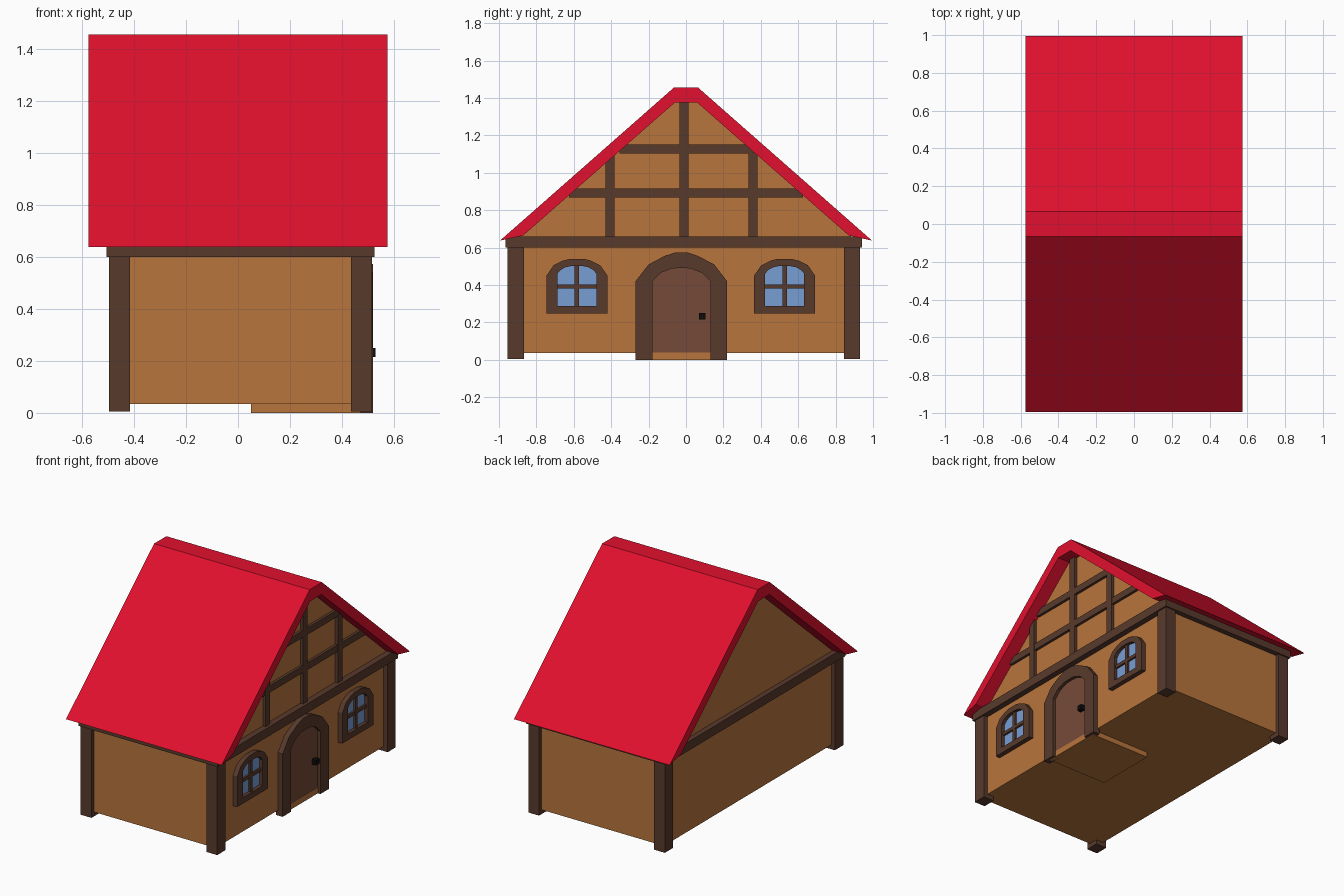
import bpy, bmesh

if "Cube" in bpy.data.objects:
    bpy.data.objects.remove(bpy.data.objects["Cube"])


def material(name, rgb):
    # 8-bit sRGB colour to linear diffuse colour
    m = bpy.data.materials.new(name)
    lin = [c / 255 / 12.92 if c < 11 else ((c / 255 + 0.055) / 1.055) ** 2.4 for c in rgb]
    m.diffuse_color = (*lin, 1)
    m.use_nodes = True
    m.node_tree.nodes["Principled BSDF"].inputs["Base Color"].default_value = m.diffuse_color
    return m


WALL = material("plaster", (184, 117, 60))
WOOD = material("dark_timber", (88, 58, 44))
ROOF = material("red_roof", (225, 16, 46))
DOOR = material("door_wood", (118, 74, 56))
GLASS = material("glass", (120, 158, 212))
IRON = material("iron", (12, 12, 12))


def finish(bm, name, mat):
    bmesh.ops.recalc_face_normals(bm, faces=bm.faces[:])
    me = bpy.data.meshes.new(name)
    bm.to_mesh(me)
    bm.free()
    me.materials.append(mat)
    ob = bpy.data.objects.new(name, me)
    bpy.context.collection.objects.link(ob)
    return ob


def box(name, x, y, z, mat):
    return prism(name, [(y[0], z[0]), (y[1], z[0]), (y[1], z[1]), (y[0], z[1])], x[0], x[1], mat)


def prism(name, profile, x0, x1, mat):
    # extrude a (y, z) outline along x
    bm = bmesh.new()
    face = bm.faces.new([bm.verts.new((x0, y, z)) for y, z in profile])
    ext = bmesh.ops.extrude_face_region(bm, geom=[face])
    bmesh.ops.translate(bm, vec=(x1 - x0, 0, 0),
                        verts=[v for v in ext["geom"] if isinstance(v, bmesh.types.BMVert)])
    return finish(bm, name, mat)


def frame(name, outer, inner, x0, x1, mat, closed):
    # band between two matching outlines, given depth along x
    bm = bmesh.new()
    rows = [[bm.verts.new((x, y, z)) for y, z in line]
            for line, x in ((outer, x0), (outer, x1), (inner, x1), (inner, x0))]
    n = len(outer)
    for i in range(n if closed else n - 1):
        j = (i + 1) % n
        for k in range(4):
            a, b = rows[k], rows[(k + 1) % 4]
            bm.faces.new((a[i], a[j], b[j], b[i]))
    if not closed:
        bm.faces.new([r[0] for r in rows])
        bm.faces.new([r[-1] for r in rows])
    return finish(bm, name, mat)


def arch(cy, half):
    # mirror a half outline (offset, z), listed from bottom to crown
    return [(cy - d, z) for d, z in half] + [(cy + d, z) for d, z in reversed(half)]


# Plastered walls with gables in one house-shaped block
prism("walls", [(-0.93, 0.035), (0.905, 0.035), (0.905, 0.64), (0.06, 1.38),
                (-0.06, 1.38), (-0.93, 0.64)], -0.47, 0.485, WALL)
box("door_step", (0.05, 0.5), (-0.235, 0.19), (0, 0.04), WALL)

# Corner posts and the beam ring they carry
for x in ((-0.495, -0.415), (0.435, 0.515)):
    for y in ((-0.955, -0.865), (0.845, 0.93)):
        box("corner_post", x, y, (0.005, 0.605), WOOD)
for x in ((-0.505, -0.42), (0.44, 0.525)):
    box("gable_beam", x, (-0.965, 0.94), (0.6, 0.66), WOOD)
for y in ((-0.965, -0.88), (0.855, 0.94)):
    box("eave_beam", (-0.42, 0.44), y, (0.6, 0.66), WOOD)

# Roof shell with a flat ridge
prism("roof", [(-0.995, 0.637), (-0.065, 1.455), (0.065, 1.455), (0.995, 0.637),
               (0.87, 0.665), (0.06, 1.375), (-0.06, 1.375), (-0.87, 0.665)],
      -0.575, 0.575, ROOF)

# Half-timbering on the front gable
for y, top in ((-0.407, 1.11), (-0.01, 1.38), (0.357, 1.11)):
    box("gable_stud", (0.47, 0.505), (y - 0.024, y + 0.024), (0.65, top), WOOD)
for z, half in ((0.892, 0.625), (1.127, 0.355)):
    box("gable_rail", (0.47, 0.503), (-half, half), (z - 0.023, z + 0.023), WOOD)

# Arched door, surround and knob
door_out = arch(-0.025, [(0.245, 0), (0.245, 0.42), (0.175, 0.51), (0.09, 0.555), (0.035, 0.573)])
door_in = arch(-0.025, [(0.155, 0), (0.155, 0.42), (0.11, 0.465), (0.05, 0.488), (0.025, 0.49)])
frame("door_surround", door_out, door_in, 0.47, 0.519, WOOD, False)
prism("door", door_in, 0.47, 0.498, DOOR)
box("door_knob", (0.49, 0.528), (0.07, 0.105), (0.215, 0.25), IRON)

# Arched windows with glazing bars
for cy in (-0.583, 0.527):
    win_out = arch(cy, [(0.163, 0.247), (0.163, 0.45), (0.125, 0.505), (0.075, 0.53), (0.035, 0.54)])
    win_in = arch(cy, [(0.105, 0.287), (0.105, 0.46), (0.085, 0.482), (0.06, 0.495), (0.03, 0.501)])
    frame("window_frame", win_out, win_in, 0.47, 0.517, WOOD, True)
    prism("window_glass", win_in, 0.47, 0.493, GLASS)
    box("window_mullion", (0.48, 0.507), (cy - 0.012, cy + 0.012), (0.28, 0.505), WOOD)
    box("window_bar", (0.48, 0.506), (cy - 0.107, cy + 0.107), (0.38, 0.403), WOOD)
